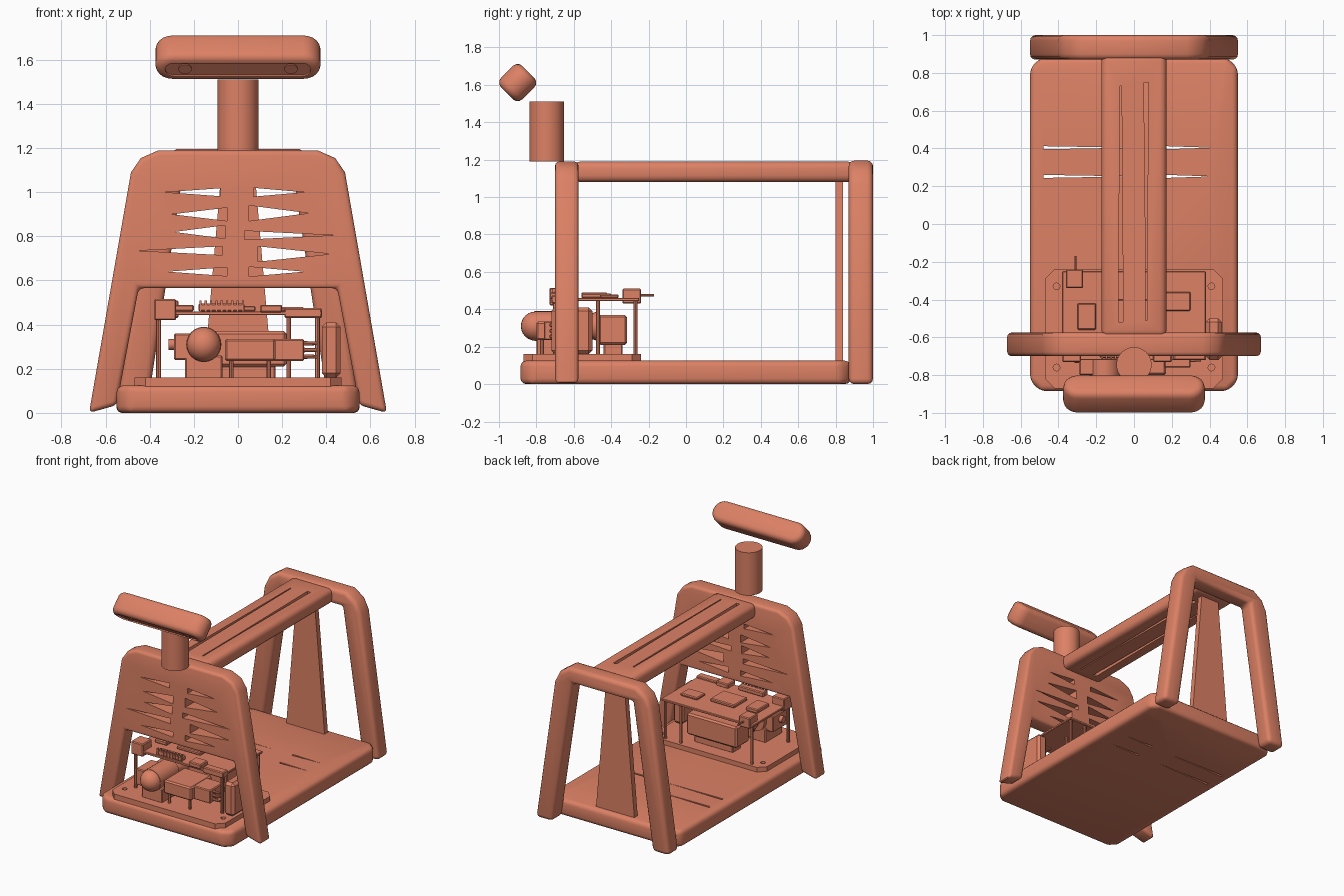
import bpy, bmesh, math
from mathutils import Vector, Matrix

if "Cube" in bpy.data.objects:
    bpy.data.objects.remove(bpy.data.objects["Cube"])

clay = bpy.data.materials.new("terracotta")
clay.diffuse_color = (0.72, 0.22, 0.13, 1)
clay.use_nodes = True
clay.node_tree.nodes["Principled BSDF"].inputs["Base Color"].default_value = clay.diffuse_color


def finish(name, bm, bevel=0.0, segs=3, cutter=None):
    """Turn a bmesh into an object, round its edges, cut its slots, shade it."""
    bmesh.ops.recalc_face_normals(bm, faces=bm.faces)
    me = bpy.data.meshes.new(name)
    bm.to_mesh(me)
    bm.free()
    ob = bpy.data.objects.new(name, me)
    bpy.context.collection.objects.link(ob)
    me.materials.append(clay)
    bpy.ops.object.select_all(action='DESELECT')
    ob.select_set(True)
    bpy.context.view_layer.objects.active = ob
    if bevel:
        m = ob.modifiers.new("round", 'BEVEL')
        m.width, m.segments, m.limit_method = bevel, segs, 'ANGLE'
        m.angle_limit = math.radians(35)
        bpy.ops.object.modifier_apply(modifier=m.name)
    if cutter:
        m = ob.modifiers.new("slots", 'BOOLEAN')
        m.object, m.operation, m.solver = cutter, 'DIFFERENCE', 'EXACT'
        bpy.ops.object.modifier_apply(modifier=m.name)
        bpy.data.objects.remove(cutter)
    bpy.ops.object.shade_smooth_by_angle(angle=math.radians(35))
    return ob


def add_prism(bm, pts, axis, a, b):
    """Extrude a 2D outline from a to b along y (outline in xz) or z (outline in xy)."""
    put = (lambda p, t: (p[0], t, p[1])) if axis == 'y' else (lambda p, t: (p[0], p[1], t))
    lo = [bm.verts.new(put(p, a)) for p in pts]
    hi = [bm.verts.new(put(p, b)) for p in pts]
    bm.faces.new(lo)
    bm.faces.new(hi[::-1])
    for i in range(len(pts)):
        j = (i + 1) % len(pts)
        bm.faces.new((lo[i], lo[j], hi[j], hi[i]))


def prisms(name, outlines, axis, a, b, **kw):
    bm = bmesh.new()
    for pts in outlines:
        add_prism(bm, pts, axis, a, b)
    return finish(name, bm, **kw)


def mirrored(half):
    return half + [(-x, v) for x, v in reversed(half)]


def box(name, x0, x1, y0, y1, z0, z1, bevel=0.006):
    return prisms(name, [[(x0, y0), (x1, y0), (x1, y1), (x0, y1)]], 'z', z0, z1, bevel=bevel, segs=1)


def rod(name, c, r, length, axis='z', r2=None, sides=16):
    bm = bmesh.new()
    turn = {'z': Matrix(), 'y': Matrix.Rotation(math.pi / 2, 4, 'X'),
            'x': Matrix.Rotation(math.pi / 2, 4, 'Y')}[axis]
    bmesh.ops.create_cone(bm, cap_ends=True, segments=sides, radius1=r, radius2=r if r2 is None else r2,
                          depth=length, matrix=Matrix.Translation(c) @ turn)
    return finish(name, bm)


def chamfered(hx, y0, y1, c):
    return [(-hx + c, y0), (hx - c, y0), (hx, y0 + c), (hx, y1 - c),
            (hx - c, y1), (-hx + c, y1), (-hx, y1 - c), (-hx, y0 + c)]


def stadium(half, r, n=10):
    arc = [(half - r + r * math.cos(t), r * math.sin(t))
           for t in (math.pi * (i / n - 0.5) for i in range(n + 1))]
    return arc + [(-x, -v) for x, v in arc]


# base deck with two broken slot lines
slots = [[(x0, y), (x1, y - 0.008), (x0, y - 0.016)]
         for y in (0.412, 0.26) for x0, x1 in ((-0.48, -0.01), (0.17, 0.41))]
cut = prisms("slot_cutter", slots, 'z', -0.1, 0.3)
prisms("base_deck", [chamfered(0.55, -0.885, 0.88, 0.055)], 'z', 0.0, 0.125, bevel=0.03, cutter=cut)

# front frame: wide arch with a vented upper panel
vents = []
for x0, x1, z, h in ((-0.08, -0.33, 1.0, .018), (0.07, 0.30, 1.0, .02), (-0.05, -0.30, 0.90, .03),
                     (0.05, 0.32, 0.905, .035), (-0.06, -0.29, 0.82, .03), (0.03, 0.43, 0.805, .02),
                     (-0.07, -0.45, 0.735, .02), (0.09, 0.42, 0.72, .035), (-0.05, -0.32, 0.64, .02),
                     (0.05, 0.30, 0.64, .022)):
    vents.append([(x0, z - h), (x1, z), (x0, z + h)])
cut = prisms("vent_cutter", vents, 'y', -0.8, -0.45)
front = [(0.45, 0.565), (0.55, 0.035), (0.675, 0.0), (0.485, 1.09), (0.44, 1.155), (0.36, 1.19)]
prisms("front_frame", [mirrored(front)], 'y', -0.70, -0.575, bevel=0.022, cutter=cut)

# rear frame: open arch
rear = [(0.25, 1.08), (0.415, 0.0), (0.555, 0.0), (0.40, 1.06), (0.36, 1.14), (0.28, 1.195)]
prisms("rear_frame", [mirrored(rear)], 'y', 0.87, 1.0, bevel=0.03)

# tapered strut near the rear
prisms("rear_strut", [[(-0.16, 0.11), (0.16, 0.11), (0.075, 1.1), (-0.075, 1.1)]], 'y', 0.80, 0.84)

# top carrying beam with two long slits
slits = [[(x - w, y0), (x + w, y0), (x + 0.004, y1), (x - 0.004, y1)]
         for x, w, y0, y1 in ((-0.07, 0.013, -0.52, 0.73), (0.065, 0.004, -0.51, -0.1))]
slits.append([(0.061, -0.1), (0.069, -0.1), (0.078, 0.75), (0.052, 0.75)])
cut = prisms("slit_cutter", slits, 'z', 1.0, 1.3)
prisms("top_beam", [[(-0.172, -0.6), (0.172, -0.6), (0.172, 0.9), (-0.172, 0.9)]], 'z', 1.08, 1.19,
       bevel=0.035, cutter=cut)

# sensor post and tilted sensor head with a recessed window
rod("sensor_post", (0, -0.745, 1.35), 0.093, 0.32, sides=40)
cut = prisms("window_cutter", [stadium(0.33, 0.042)], 'y', -0.12, -0.072)
head = prisms("sensor_head", [stadium(0.375, 0.081)], 'y', -0.081, 0.081, bevel=0.036, cutter=cut)
tilt = Matrix.Translation((0, -0.9, 1.612)) @ Matrix.Rotation(math.radians(45), 4, 'X')
head.matrix_world = tilt
for x in (-0.24, 0.24):
    lens = rod("sensor_lens", (x, -0.073, 0), 0.03, 0.01, 'y')
    lens.matrix_world = tilt

# electronics tray with corner holes
holes = [[(x + 0.018 * math.cos(k * math.pi / 6), y + 0.018 * math.sin(k * math.pi / 6))
          for k in range(12)] for x in (-0.41, 0.41) for y in (-0.33, -0.76)]
cut = prisms("hole_cutter", holes, 'z', 0.128, 0.3)
prisms("electronics_tray", [chamfered(0.47, -0.87, -0.24, 0.05)], 'z', 0.12, 0.16, cutter=cut)

# circuit board on standoffs
for x in (-0.36, 0.36):
    for y in (-0.27, -0.70):
        rod("standoff", (x, y, 0.3), 0.011, 0.29, sides=8)
for y in (-0.27, -0.47):
    rod("inner_standoff", (0.23, y, 0.3), 0.011, 0.29, sides=8)
box("circuit_board", -0.38, 0.38, -0.72, -0.25, 0.443, 0.46, 0.003)
for x0, x1, y0, y1, z0, z1 in ((-0.38, -0.28, -0.73, -0.62, 0.42, 0.515), (0.10, 0.20, -0.73, -0.64, 0.455, 0.49),
                               (0.21, 0.38, -0.72, -0.66, 0.43, 0.475), (-0.18, 0.03, -0.71, -0.66, 0.46, 0.495),
                               (-0.36, -0.27, -0.34, -0.24, 0.43, 0.51), (-0.12, 0.08, -0.56, -0.40, 0.46, 0.485),
                               (0.16, 0.30, -0.46, -0.36, 0.46, 0.48), (-0.30, -0.20, -0.56, -0.42, 0.46, 0.49)):
    box("board_component", x0, x1, y0, y1, z0, z1)
for i in range(9):
    x = -0.17 + i * 0.024
    box("header_pin", x - 0.005, x + 0.005, -0.715, -0.70, 0.46, 0.51, 0)
rod("antenna_pin", (-0.31, -0.21, 0.475), 0.006, 0.08, 'y', sides=8)

# pump motor: barrel, domed nose, tapered tail and side ports
rod("motor_barrel", (-0.155, -0.70, 0.31), 0.08, 0.22, 'y', sides=24)
rod("motor_tail", (-0.155, -0.53, 0.31), 0.08, 0.12, 'y', r2=0.04, sides=24) .name = "motor_taper"
bm = bmesh.new()
bmesh.ops.create_uvsphere(bm, u_segments=24, v_segments=12, radius=0.078,
                          matrix=Matrix.Translation((-0.155, -0.805, 0.31)))
finish("motor_nose", bm)
box("motor_side_cap", -0.29, -0.20, -0.80, -0.62, 0.24, 0.36)
rod("motor_side_port", (-0.295, -0.71, 0.31), 0.025, 0.04, 'x', sides=12)
box("motor_saddle", -0.24, -0.07, -0.80, -0.60, 0.155, 0.26)

# central driver box, plugs and rear battery block
box("driver_box", -0.06, 0.17, -0.80, -0.55, 0.235, 0.335, 0.01)
for x in (-0.03, 0.14):
    for y in (-0.77, -0.58):
        rod("driver_leg", (x, y, 0.2), 0.01, 0.09, sides=8)
for z in (0.255, 0.285, 0.315):
    rod("plug", (0.26, -0.72, z), 0.016, 0.19, 'x', r2=0.008, sides=8)
box("plug_block", 0.16, 0.30, -0.76, -0.60, 0.235, 0.335)
box("rear_block", -0.20, 0.22, -0.47, -0.315, 0.21, 0.37, 0.012)
box("rear_block_foot", -0.15, 0.17, -0.44, -0.34, 0.155, 0.215)
box("side_module", 0.38, 0.465, -0.72, -0.50, 0.16, 0.41, 0.02)
